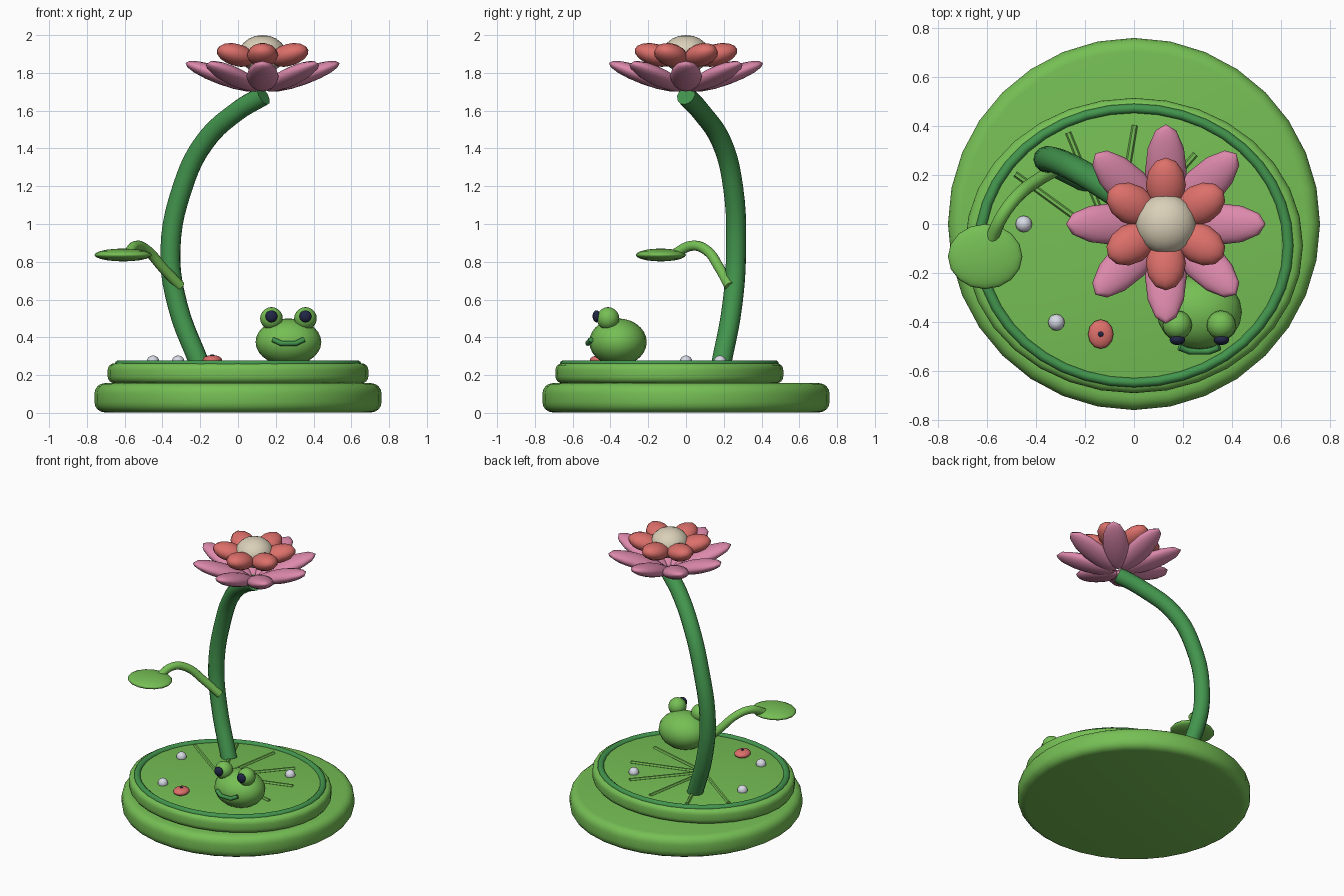
import bpy, math
from mathutils import Vector

if "Cube" in bpy.data.objects:
    bpy.data.objects.remove(bpy.data.objects["Cube"])


def material(name, rgb):
    m = bpy.data.materials.new(name)
    m.diffuse_color = (*rgb, 1)
    m.use_nodes = True
    m.node_tree.nodes["Principled BSDF"].inputs["Base Color"].default_value = m.diffuse_color
    return m


LEAF = material("leaf_green", (0.18, 0.52, 0.09))
STEM = material("stem_green", (0.055, 0.30, 0.075))
PINK = material("petal_pink", (0.72, 0.25, 0.41))
CORAL = material("coral", (0.72, 0.16, 0.145))
CREAM = material("cream", (0.70, 0.63, 0.48))
PEARL = material("pearl", (0.68, 0.70, 0.78))
NAVY = material("navy", (0.015, 0.02, 0.06))


def finish(name, mat, angle=50):
    ob = bpy.context.object
    ob.name = name
    ob.data.materials.append(mat)
    bpy.ops.object.shade_smooth_by_angle(angle=math.radians(angle))
    return ob


def ball(name, mat, loc, size, rot=(0, 0, 0), seg=16, rings=10):
    bpy.ops.mesh.primitive_uv_sphere_add(segments=seg, ring_count=rings, location=loc, rotation=rot)
    bpy.context.object.scale = size
    return finish(name, mat, 80)


def disc(name, mat, loc, rx, ry, height, bevel):
    bpy.ops.mesh.primitive_cylinder_add(vertices=32, radius=1, depth=1, location=loc)
    ob = bpy.context.object
    ob.scale = (rx, ry, height)
    bpy.ops.object.transform_apply(location=False, rotation=False, scale=True)
    mod = ob.modifiers.new("rounded_rim", 'BEVEL')
    mod.width = bevel
    mod.segments = 4
    mod.limit_method = 'ANGLE'
    mod.angle_limit = math.radians(40)
    bpy.ops.object.modifier_apply(modifier=mod.name)
    return finish(name, mat, 40)


def tube(name, mat, points, radius, smooth=True, sides=4):
    cu = bpy.data.curves.new(name, 'CURVE')
    cu.dimensions = '3D'
    cu.bevel_depth = radius
    cu.bevel_resolution = sides
    cu.resolution_u = 5
    cu.use_fill_caps = True
    if smooth:
        sp = cu.splines.new('BEZIER')
        sp.bezier_points.add(len(points) - 1)
        for bp, p in zip(sp.bezier_points, points):
            bp.co = p
            bp.handle_left_type = bp.handle_right_type = 'AUTO'
    else:
        sp = cu.splines.new('POLY')
        sp.points.add(len(points) - 1)
        for q, p in zip(sp.points, points):
            q.co = (*p, 1)
    ob = bpy.data.objects.new(name, cu)
    bpy.context.collection.objects.link(ob)
    bpy.ops.object.select_all(action='DESELECT')
    ob.select_set(True)
    bpy.context.view_layer.objects.active = ob
    bpy.ops.object.convert(target='MESH')
    return finish(name, mat)


# Stacked pads and rim
disc("base_pad", LEAF, (0, 0, 0.08), 0.76, 0.76, 0.155, 0.055)
disc("upper_pad", LEAF, (0, -0.088, 0.21), 0.69, 0.603, 0.105, 0.035)
bpy.ops.mesh.primitive_torus_add(major_segments=40, minor_segments=10, major_radius=1,
                                 minor_radius=0.036, location=(0, -0.088, 0.258))
bpy.context.object.scale = (0.63, 0.56, 0.6)
finish("pad_rim", STEM, 80)

# Veins fanning out over the pad
hub = Vector((-0.08, -0.09, 0.264))
for i in range(6):
    a = math.radians(-15 + 31.8 * i)
    tip = hub + 0.5 * Vector((math.cos(a), math.sin(a), 0))
    tube(f"vein_{i + 1}", LEAF, [hub, tip], 0.012, False, 1)

# Stem, leaf stalk and leaf
tube("stem", STEM, [(-0.20, 0.185, 0.25), (-0.32, 0.245, 0.57), (-0.358, 0.265, 0.86),
                    (-0.295, 0.25, 1.19), (-0.18, 0.19, 1.43), (0, 0.075, 1.60),
                    (0.135, 0, 1.68)], 0.053)
tube("leaf_stalk", LEAF, [(-0.305, 0.23, 0.67), (-0.40, 0.175, 0.77), (-0.48, 0.11, 0.86),
                          (-0.54, 0.03, 0.885), (-0.585, -0.07, 0.835)], 0.027)
ball("leaf", LEAF, (-0.608, -0.133, 0.836), (0.152, 0.133, 0.034))

# Flower head: two whorls of tilted petals around a domed centre
def whorl(name, mat, count, start, reach, z, size, tilt):
    for i in range(count):
        a = math.radians(start + 360 * i / count)
        ball(f"{name}_{i + 1}", mat, (0.13 + reach * math.cos(a), reach * math.sin(a), z), size,
             (0, -math.radians(tilt), a), 12, 8)


whorl("outer_petal", PINK, 8, 0, 0.215, 1.782, (0.205, 0.085, 0.045), 20)
whorl("inner_petal", CORAL, 6, 30, 0.16, 1.895, (0.115, 0.082, 0.058), 15)
ball("flower_centre", CREAM, (0.13, 0, 1.90), (0.125, 0.125, 0.10))

# Frog
ball("frog_body", LEAF, (0.267, -0.36, 0.375), (0.174, 0.152, 0.125), seg=20, rings=14)
for side, x in (("left", 0.177), ("right", 0.357)):
    ball(f"frog_{side}_eye", LEAF, (x, -0.413, 0.50), (0.06, 0.06, 0.06))
    ball(f"frog_{side}_pupil", NAVY, (x, -0.473, 0.511), (0.032, 0.022, 0.032), seg=12, rings=8)
tube("frog_mouth", STEM, [(0.185, -0.503, 0.388), (0.228, -0.52, 0.368),
                          (0.306, -0.52, 0.368), (0.349, -0.503, 0.388)], 0.014, False, 2)

# Dew drops and little bud on the pad
for i, (x, y) in enumerate([(-0.45, 0), (-0.317, -0.402), (0.29, 0.18)]):
    ball(f"dew_drop_{i + 1}", PEARL, (x, y, 0.27), (0.034, 0.034, 0.034), seg=12, rings=8)
ball("bud", CORAL, (-0.136, -0.45, 0.28), (0.052, 0.06, 0.026), seg=12, rings=8)
ball("bud_dot", NAVY, (-0.136, -0.45, 0.304), (0.012, 0.012, 0.006), seg=8, rings=6)
